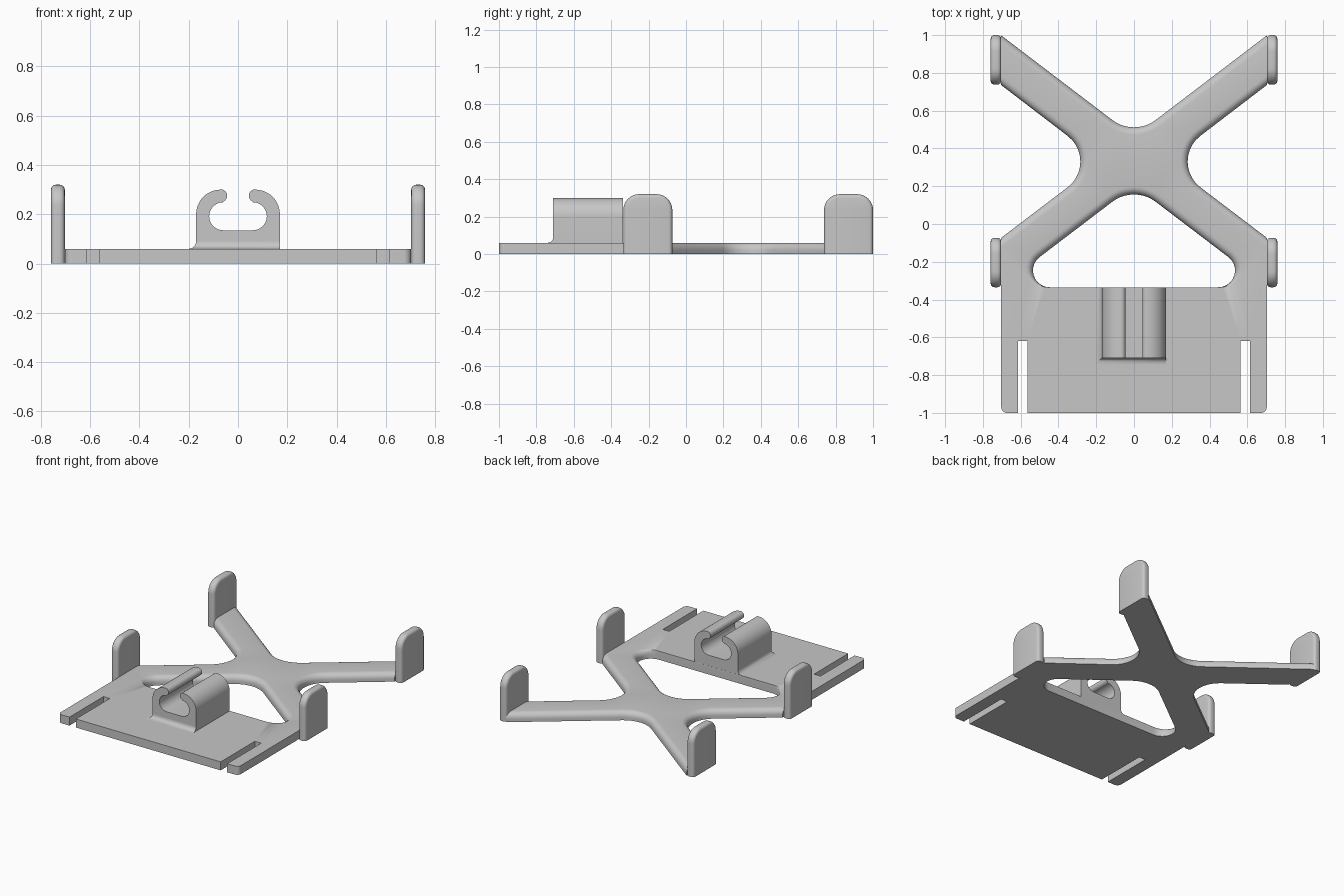
import bpy, bmesh
from math import pi, sin, cos, tan, radians
from mathutils import Vector

cube = bpy.data.objects.get("Cube")
if cube:
    bpy.data.objects.remove(cube, do_unlink=True)

grey = bpy.data.materials.new("light grey")
grey.use_nodes = True
colour = (0.57, 0.57, 0.57, 1)
grey.diffuse_color = colour
grey.node_tree.nodes["Principled BSDF"].inputs["Base Color"].default_value = colour


def finish(bm, name):
    bmesh.ops.recalc_face_normals(bm, faces=bm.faces)
    mesh = bpy.data.meshes.new(name)
    bm.to_mesh(mesh)
    bm.free()
    mesh.materials.append(grey)
    mesh.shade_smooth()
    mesh.set_sharp_from_angle(angle=radians(32))
    obj = bpy.data.objects.new(name, mesh)
    bpy.context.collection.objects.link(obj)
    return obj


def arc(cx, cy, r, start, end, n=12):
    angles = [radians(start + (end - start) * i / n) for i in range(n + 1)]
    return [Vector((cx + r * cos(a), cy + r * sin(a))) for a in angles]


def filleted(corners, n=10):
    """Closed outline from (x, y, radius) corners."""
    points = []
    for i, (x, y, r) in enumerate(corners):
        p = Vector((x, y))
        if not r:
            points.append(p)
            continue
        a = (Vector(corners[i - 1][:2]) - p).normalized()
        b = (Vector(corners[(i + 1) % len(corners)][:2]) - p).normalized()
        half = a.angle(b) / 2
        centre = p + (a + b).normalized() * r / sin(half)
        v0 = p + a * r / tan(half) - centre
        v1 = p + b * r / tan(half) - centre
        sweep = pi - 2 * half
        for k in range(n + 1):
            t = k / n
            points.append(centre + (v0 * sin((1 - t) * sweep) + v1 * sin(t * sweep)) / sin(sweep))
    return points


def inset_vectors(points, depth):
    """Offset into the material for each point, with a depth per edge."""
    count = len(points)
    normals, depths = [], []
    for i in range(count):
        a, b = points[i], points[(i + 1) % count]
        d = (b - a).normalized()
        normals.append(Vector((-d.y, d.x)))
        depths.append(depth((a + b) / 2))
    result = []
    for i in range(count):
        n1, n2, d1, d2 = normals[i - 1], normals[i], depths[i - 1], depths[i]
        det = n1.x * n2.y - n1.y * n2.x
        if abs(det) < 0.35:
            result.append((n1 + n2).normalized() * (d1 + d2) / 2)
        else:
            result.append(Vector((d1 * n2.y - d2 * n1.y, d2 * n1.x - d1 * n2.x)) / det)
    return result


def loft(name, loops, layers, depth, place):
    """Stack inset copies of the loops, skin them and cap both ends."""
    bm = bmesh.new()
    ends = [[], []]
    for points in loops:
        inset = inset_vectors(points, depth)
        rings = [[bm.verts.new(place(*(p + o * f), w)) for p, o in zip(points, inset)]
                 for f, w in layers]
        count = len(points)
        for lower, upper in zip(rings, rings[1:]):
            for i in range(count):
                j = (i + 1) % count
                bm.faces.new((lower[i], lower[j], upper[j], upper[i]))
        for end, ring in zip(ends, (rings[0], rings[-1])):
            end += [bm.edges.get((ring[i - 1], ring[i])) for i in range(count)]
    for end in ends:
        bmesh.ops.triangle_fill(bm, edges=end, use_beauty=True)
    return finish(bm, name)


# Base plate with crossing arms, slots and a triangular opening
THICK, ROUND = 0.06, 0.04
right = [(0.565, -1, 0), (0.565, -0.62, 0), (0.615, -0.62, 0), (0.615, -1, 0),
         (0.703, -1, 0.03), (0.703, -0.073, 0), (0.173, 0.33, 0.171),
         (0.705, 0.737, 0), (0.705, 1, 0)]
left = [(-x, y, r) for x, y, r in reversed(right)]
outline = filleted(right + [(0, 0.463, 0.19)] + left)
opening = filleted([(0.71, -0.335, 0.089), (-0.71, -0.335, 0.089), (0, 0.205, 0.19)])


def arm_rounding(mid):
    if abs(mid.x) > 0.7:
        return 0
    return ROUND * min(1, max(0, (mid.y + 0.335) / 0.08))


steps = [i / 6 * pi / 2 for i in range(7)]
layers = [(0, 0)] + [(1 - cos(t), THICK - ROUND * (1 - sin(t))) for t in steps]
loft("base_plate", [outline, opening], layers, arm_rounding,
     lambda u, v, w: (u, v, w))

# Four upright side pads with softened rims
PAD_W, PAD_H, PAD_T, RIM = 0.131, 0.32, 0.056, 0.02
pad = filleted([(-PAD_W, 0, 0), (PAD_W, 0, 0), (PAD_W, PAD_H, 0.085), (-PAD_W, PAD_H, 0.085)])
steps = [i / 4 * pi / 2 for i in range(5)]
inner = [(1 - sin(t), RIM * (1 - cos(t))) for t in steps]
layers = inner + [(f, PAD_T - w) for f, w in reversed(inner)]
for side, sign in (("left", 1), ("right", -1)):
    for end, y in (("front", -0.204), ("back", 0.869)):
        loft(f"{end}_{side}_pad", [pad], layers,
             lambda mid: RIM if mid.y > 0.001 else 0,
             lambda u, v, w: (sign * (0.703 + w), y + u, v))

# Open clip with curled lips
FRONT, BACK = -0.71, -0.336
half = ([Vector((0.17, 0.05))] + arc(0.07, 0.2, 0.1, 0, 90)
        + arc(0.07, 0.275, 0.026, 90, 270)[1:] + arc(0.06, 0.192, 0.057, 90, -90))
profile = half + [Vector((-p.x, p.y)) for p in reversed(half)]
loft("cable_clip", [profile], [(0, FRONT), (0, BACK)], lambda mid: 0,
     lambda u, v, w: (u, w, v))

# Concave fillet along the front and right foot of the clip
bm = bmesh.new()
section = [(p.x, p.y) for p in arc(0.03, THICK + 0.03, 0.03, 180, 270, 6)] + [(0, THICK)]
paths = [[bm.verts.new(c) for c in ((0.17, FRONT - o, z), (-0.17 - o, FRONT - o, z),
                                    (-0.17 - o, BACK, z))] for o, z in section]
for a, b in zip(paths, paths[1:] + paths[:1]):
    for i in range(2):
        bm.faces.new((a[i], a[i + 1], b[i + 1], b[i]))
for i in (0, 2):
    for a, b in zip(paths[:-2], paths[1:-1]):
        bm.faces.new((a[i], b[i], paths[-1][i]))
finish(bm, "clip_foot_fillet")
